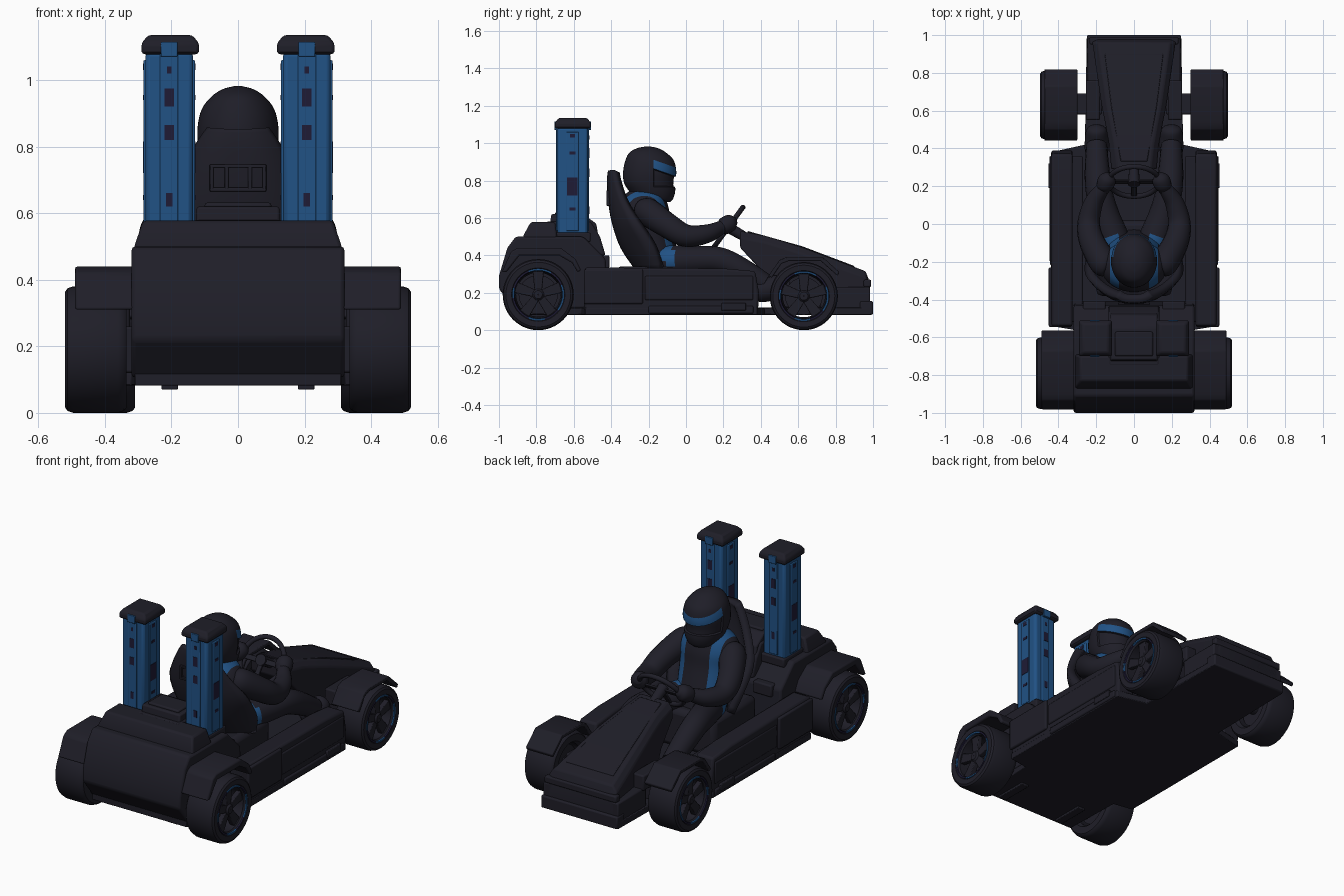
import bpy, bmesh, math
from mathutils import Vector, Matrix

if "Cube" in bpy.data.objects:
    bpy.data.objects.remove(bpy.data.objects["Cube"])

def material(name, rgb):
    m = bpy.data.materials.new(name)
    m.diffuse_color = (*rgb, 1)
    m.use_nodes = True
    m.node_tree.nodes["Principled BSDF"].inputs["Base Color"].default_value = m.diffuse_color
    return m

CHARCOAL = material("charcoal", (0.0135, 0.013, 0.021))
BLUE = material("steel blue", (0.015, 0.084, 0.235))
NAVY = material("dark navy", (0.013, 0.011, 0.036))

def finish(name, bm, mats, bevel=0, mirror=False, angle=35):
    bmesh.ops.recalc_face_normals(bm, faces=bm.faces)
    me = bpy.data.meshes.new(name)
    bm.to_mesh(me)
    bm.free()
    for m in mats:
        me.materials.append(m)
    me.shade_smooth()
    me.set_sharp_from_angle(angle=math.radians(angle))
    ob = bpy.data.objects.new(name, me)
    bpy.context.collection.objects.link(ob)
    if bevel:
        b = ob.modifiers.new("bevel", 'BEVEL')
        b.width, b.segments, b.limit_method = bevel, 2, 'ANGLE'
    if mirror:
        ob.modifiers.new("mirror", 'MIRROR')
    return ob

def loft(rings, ring_closed=True, path_closed=False, caps=True):
    bm = bmesh.new()
    vs = [[bm.verts.new(p) for p in r] for r in rings]
    n, m = len(vs), len(vs[0])
    for i in range(n if path_closed else n - 1):
        for j in range(m if ring_closed else m - 1):
            a, b, k = vs[i], vs[(i + 1) % n], (j + 1) % m
            bm.faces.new((a[j], a[k], b[k], b[j]))
    if caps:
        bm.faces.new(vs[0])
        bm.faces.new(vs[-1])
    return bm

def prism(name, pts, a, b, axis='x', mat=CHARCOAL, bevel=0.008, mirror=False):
    place = (lambda p, t: (t, *p)) if axis == 'x' else (lambda p, t: (*p, t))
    return finish(name, loft([[place(p, t) for p in pts] for t in (a, b)]), [mat], bevel, mirror)

def box(name, x, y, z, mat=CHARCOAL, bevel=0.008, mirror=False):
    pts = [(y[0], z[0]), (y[1], z[0]), (y[1], z[1]), (y[0], z[1])]
    return prism(name, pts, x[0], x[1], 'x', mat, bevel, mirror)

def spline(rows, steps=6):
    p = [Vector(r) for r in rows]
    p = [2 * p[0] - p[1]] + p + [2 * p[-1] - p[-2]]
    out = []
    for i in range(1, len(p) - 2):
        a, b, c, d = p[i - 1:i + 3]
        for s in range(steps):
            t = s / steps
            out.append(0.5 * (2 * b + (c - a) * t + (2 * a - 5 * b + 4 * c - d) * t * t
                              + (3 * b - a - 3 * c + d) * t ** 3))
    return out + [p[-2]]

def tube(name, rows, mat=CHARCOAL, mirror=True, sides=16, steps=6):
    pts, rings = spline(rows, steps), []
    for i, p in enumerate(pts):
        d = pts[min(i + 1, len(pts) - 1)].xyz - pts[max(i - 1, 0)].xyz
        q = d.to_track_quat('Y', 'Z')
        rings.append([p.xyz + q @ Vector((math.cos(a), 0, math.sin(a))) * p.w
                      for a in (math.tau * k / sides for k in range(sides))])
    return finish(name, loft(rings), [mat, BLUE], 0, mirror, 60)

def stack(rows, sides=40, steps=5):
    # horizontal ellipses: z, centre y, x radius, y radius
    return loft([[(r[2] * math.cos(a), r[1] + r[3] * math.sin(a), r[0])
                  for a in (math.tau * k / sides for k in range(sides))] for r in spline(rows, steps)])

def cut(bm, planes):
    for co, no in planes:
        bmesh.ops.bisect_plane(bm, geom=bm.verts[:] + bm.edges[:] + bm.faces[:], plane_co=co, plane_no=no)

def lathe(name, profile, y, z, mats=(CHARCOAL,), rule=None, sides=48):
    rings = [[(x, y + r * math.cos(a), z + r * math.sin(a)) for x, r in profile]
             for a in (math.tau * k / sides for k in range(sides))]
    bm = loft(rings, path_closed=True, caps=False)
    for f in bm.faces:
        c = f.calc_center_median()
        if rule and rule(math.degrees(math.atan2(c.z - z, c.y - y)) % 360):
            f.material_index = 1
    return finish(name, bm, mats, 0, True)

# wheels: tyre with rim barrel, accent ring, brake disc, hub and five spokes
def wheel(tag, x0, x1, R, y):
    lathe(tag + "_tyre", [(x0, .7 * R), (x0, .92 * R), (x0 + .008, .97 * R), (x0 + .025, R), (x1 - .025, R),
          (x1 - .008, .97 * R), (x1, .91 * R), (x1 - .002, .75 * R), (x1 - .014, .71 * R), (x1 - .02, .66 * R),
          (x0 + .02, .62 * R)], y, R)
    lathe(tag + "_rim_ring", [(x1 - .008, .67 * R), (x1 - .008, .73 * R), (x1 - .001, .73 * R), (x1 - .001, .685 * R)],
          y, R, (NAVY, BLUE), lambda a: a < 25 or 60 < a < 115 or 165 < a < 190 or 245 < a < 285 or a > 325)
    lathe(tag + "_hub", [(x0 - .06, .002), (x0 - .06, .035), (x1 - .03, .035), (x1 - .015, .022), (x1 - .015, .002)], y, R)
    lathe(tag + "_brake_disc", [(x0 + .04, .02), (x0 + .04, .55 * R), (x0 + .06, .55 * R), (x0 + .06, .02)], y, R)
    for i in range(5):
        a = math.pi / 2 + i * math.tau / 5
        u, v = Vector((math.cos(a), math.sin(a))), Vector((-math.sin(a), math.cos(a)))
        c = Vector((y, R))
        pts = [c + u * r + v * w for r, w in ((.02, -.02), (.66 * R, -.03), (.66 * R, .03), (.02, .02))]
        prism(f"{tag}_spoke_{i + 1}", [tuple(p) for p in pts], x1 - .055, x1 - .025, bevel=.004, mirror=True)

wheel("rear_wheel", .335, .52, .19, -.79)
wheel("front_wheel", .31, .497, .182, .63)

# fenders: folded plates over the tyres
prism("rear_fender", [(-.985, .31), (-.935, .42), (-.90, .44), (-.67, .44), (-.59, .38), (-.56, .32),
      (-.58, .31), (-.61, .36), (-.68, .40), (-.89, .40), (-.96, .31)], .31, .49, mirror=True)
prism("front_fender", [(.44, .29), (.50, .375), (.54, .392), (.73, .392), (.82, .31), (.81, .29),
      (.72, .37), (.55, .37), (.51, .355), (.46, .28)], .30, .475, mirror=True, bevel=.005)
box("front_axle_block", (.17, .32), (.58, .69), (.14, .24), mirror=True)
box("suspension_mount", (.18, .255), (.55, .76), (.22, .31), mirror=True)
box("rear_axle_block", (.28, .36), (-.86, -.72), (.12, .26), mirror=True)

# floor and side pods
prism("floor_pan", [(-.31, -.92), (.31, -.92), (.32, -.56), (.44, -.54), (.44, .38), (.26, .42), (.25, .99),
      (-.25, .99), (-.26, .42), (-.44, .38), (-.44, -.54), (-.32, -.56)], .082, .12, 'z', bevel=.004)
prism("side_pod", [(-.545, .10), (.385, .10), (.39, .20), (.37, .315), (.20, .33), (-.54, .335)],
      .325, .438, mirror=True, bevel=.012)
box("pod_rear_panel", (.40, .452), (-.545, -.23), (.14, .325), mirror=True)
box("pod_side_panel", (.42, .444), (-.22, .36), (.16, .29), mirror=True)
box("pod_sill", (.40, .448), (-.20, .36), (.088, .13), mirror=True)
box("pod_step", (.42, .453), (.19, .32), (.105, .145), mirror=True, bevel=.004)
box("cockpit_wall", (.27, .34), (-.52, .36), (.10, .28), mirror=True)

# rear engine cover, cut away beside the towers
prism("rear_body", [(-1, .22), (-1, .29), (-.955, .44), (-.91, .50), (-.55, .50), (-.43, .38), (-.41, .12),
      (-.91, .105)], -.32, .32, bevel=.012)
def deck(name, levels):
    finish(name, loft([[(sx * w, y, z) for sx, y in ((-1, a), (1, a), (1, b), (-1, b))]
           for z, w, a, b in levels]), [CHARCOAL], .01)
deck("rear_deck", ((.46, .315, -.87, -.69), (.505, .31, -.87, -.69), (.578, .285, -.83, -.70)))
deck("centre_deck", ((.40, .135, -.75, -.43), (.50, .135, -.75, -.46), (.58, .135, -.75, -.51)))
prism("engine_box", [(-.73, .55), (-.72, .62), (-.55, .62), (-.48, .57), (-.46, .45), (-.73, .45)], -.125, .125)
box("engine_lid", (-.10, .10), (-.70, -.57), (.61, .632))
box("deck_side_box", (.15, .27), (-.47, -.41), (.33, .40), mirror=True)
box("tail_skid", (.18, .23), (-.90, -.70), (.07, .10), mirror=True, bevel=.004)

# blue towers with window plates and caps
box("tower", (.135, .278), (-.688, -.525), (.50, 1.085), BLUE, .014, True)
box("tower_rear_rib", (.18, .235), (-.694, -.519), (.53, 1.085), BLUE, .004, True)
box("tower_side_rib", (.129, .284), (-.64, -.575), (.53, 1.06), BLUE, .004, True)
box("tower_foot", (.13, .283), (-.70, -.51), (.47, .522), mirror=True)
finish("tower_cap", loft([[(x0 + s, y, z) for x0, y, s in ((.117, -.70 + k, k), (.29, -.70 + k, -k), (.29, -.51 - k, -k),
       (.117, -.51 - k, k))] for z, k in ((1.077, .003), (1.085, 0), (1.11, 0), (1.135, .02))]), [CHARCOAL], .012, True)
for i, (z0, z1, w) in enumerate(((.62, .66, .010), (.82, .865, .014), (.92, .975, .014), (1.02, 1.04, .007))):
    box(f"tower_slot_{i + 1}", (.207 - w, .207 + w), (-.696, -.517), (z0, z1), NAVY, 0, True)
for i, (z0, z1, w) in enumerate(((.72, .815, .028), (.64, .655, .015), (.94, .955, .015), (1.03, 1.05, .014))):
    box(f"tower_side_window_{i + 1}", (.127, .286), (-.607 - w, -.607 + w), (z0, z1), NAVY, 0, True)
box("cap_tab", (.182, .232), (-.703, -.507), (1.07, 1.115), BLUE, .003, True)

# nose: sloped hood, lower body and bumper
finish("hood", loft([[(-w, y, z0), (w, y, z0), (w, y, z1 - .035), (w - .03, y, z1), (.03 - w, y, z1), (-w, y, z1 - .035)]
       for y, w, z0, z1 in ((.29, .12, .44, .53), (.42, .132, .30, .505), (.52, .15, .12, .475), (.63, .172, .12, .44),
                            (.96, .22, .12, .315), (.985, .22, .12, .25))]), [CHARCOAL], .008)
finish("hood_panel", loft([[(-w, y, z - .02), (w, y, z - .02), (w, y, z), (-w, y, z)]
       for y, w, z in ((.33, .07, .530), (.62, .12, .449), (.90, .155, .343))]), [CHARCOAL], .004)
box("nose_lower", (-.245, .245), (.72, .985), (.085, .23))
box("nose_bumper", (-.25, .25), (.93, 1.0), (.082, .155))
box("nose_upper_lip", (-.235, .235), (.95, .99), (.23, .27))

# seat shell
rows = spline([(.33, -.25, .20, .12), (.45, -.33, .235, .16), (.58, -.375, .24, .12), (.70, -.395, .175, .07),
               (.80, -.40, .115, .04), (.85, -.395, .08, .025)], 4)
seat = finish("seat", loft([[(u * r[2], r[1] + r[3] * abs(u) ** 3, r[0]) for u in (k / 8 for k in range(-8, 9))]
              for r in rows], ring_closed=False, caps=False), [CHARCOAL], 0, False, 60)
shell = seat.modifiers.new("thickness", 'SOLIDIFY')
shell.thickness, shell.offset = .045, 0
box("seat_base", (-.2, .2), (-.38, .02), (.11, .34), bevel=.03)
for i, z in enumerate((.665, .735)):
    box(f"seat_vent_bar_{i + 1}", (-.085, .085), (-.426, -.40), (z, z + .012), bevel=.003)
for i, x in enumerate((-.085, -.04, .03, .073)):
    box(f"seat_vent_post_{i + 1}", (x, x + .012), (-.426, -.40), (.665, .747), bevel=.003)

# driver torso, with harness straps cut over the shoulders and chest
bm = stack([(.34, -.15, .15, .12), (.44, -.175, .155, .125), (.56, -.215, .165, .135), (.64, -.225, .175, .135),
            (.695, -.225, .152, .12), (.73, -.22, .11, .10), (.75, -.22, .07, .07)])
cut(bm, [((x, 0, 0), (1, 0, 0)) for x in (-.128, -.08, .08, .128)] + [((0, 0, .45), (0, 0, 1))])
for f in bm.faces:
    c = f.calc_center_median()
    if .08 < abs(c.x) < .128 and c.z > .45 and (c.y > -.2 or c.z > .66):
        f.material_index = 1
finish("torso", bm, [CHARCOAL, BLUE], 0, False, 60)

# arms, hands, legs and boots
tube("arm", [(.13, -.24, .655, .03), (.155, -.215, .64, .072), (.22, -.10, .56, .068), (.24, .0, .505, .06),
             (.215, .11, .515, .05), (.165, .19, .55, .036)])
tube("hand", [(.16, .17, .545, .025), (.155, .20, .555, .045), (.14, .24, .575, .045), (.13, .265, .585, .02)])
leg = tube("leg", [(.08, -.17, .37, .05), (.10, -.10, .37, .082), (.15, .04, .375, .075), (.185, .17, .375, .07),
                   (.195, .28, .33, .066), (.198, .42, .25, .055)])
for p in leg.data.polygons:  # lap strap
    if -.145 < p.center.y < -.065 and p.center.z > .355:
        p.material_index = 1
tube("boot", [(.198, .35, .20, .03), (.198, .38, .21, .06), (.198, .45, .22, .062), (.198, .50, .25, .052),
              (.198, .52, .26, .02)])

# helmet: cut along tilted planes for the brow stripe and face opening
bm = stack([(.685, -.17, .07, .085), (.70, -.17, .088, .10), (.74, -.18, .106, .122), (.79, -.195, .118, .137),
            (.85, -.194, .122, .142), (.91, -.195, .110, .128), (.95, -.205, .08, .097), (.973, -.205, .045, .055),
            (.982, -.205, .01, .012)])
tilt = Vector((0, .35, 1)).normalized()
cut(bm, (((0, -.12, .892), tilt), ((0, -.12, .845), tilt), ((0, -.12, .765), (0, 0, 1)), ((0, -.175, .8), (0, 1, 0))))
face = []
for f in bm.faces:
    c = f.calc_center_median()
    h = (c - Vector((0, -.12, 0))).dot(tilt) / tilt.z
    if c.y > -.175 and .845 < h < .892:
        f.material_index = 1
    elif c.y > -.175 and c.z > .765 and h < .845:
        face.append(f)
bmesh.ops.recalc_face_normals(bm, faces=bm.faces)
bmesh.ops.inset_region(bm, faces=face, thickness=.004, depth=-.01)
finish("helmet", bm, [CHARCOAL, BLUE], 0, False, 40)

# steering wheel and column
centre, lean = (0, .225, .548), math.radians(54)
bpy.ops.mesh.primitive_torus_add(major_segments=40, minor_segments=10, major_radius=.134, minor_radius=.014,
                                 location=centre, rotation=(lean, 0, 0))
rim = bpy.context.object
rim.name = "steering_wheel"
rim.data.materials.append(CHARCOAL)
rim.data.shade_smooth()
for i, a in enumerate((0, 180, 270)):
    bar = box(f"steering_spoke_{i + 1}", (0, .13), (-.015, .015), (-.006, .006), bevel=.003)
    bar.matrix_world = (Matrix.Translation(centre) @ Matrix.Rotation(lean, 4, 'X')
                        @ Matrix.Rotation(math.radians(a), 4, 'Z'))
tube("steering_column", [(0, .21, .56, .032), (0, .26, .53, .028), (0, .45, .42, .022)], mirror=False)
